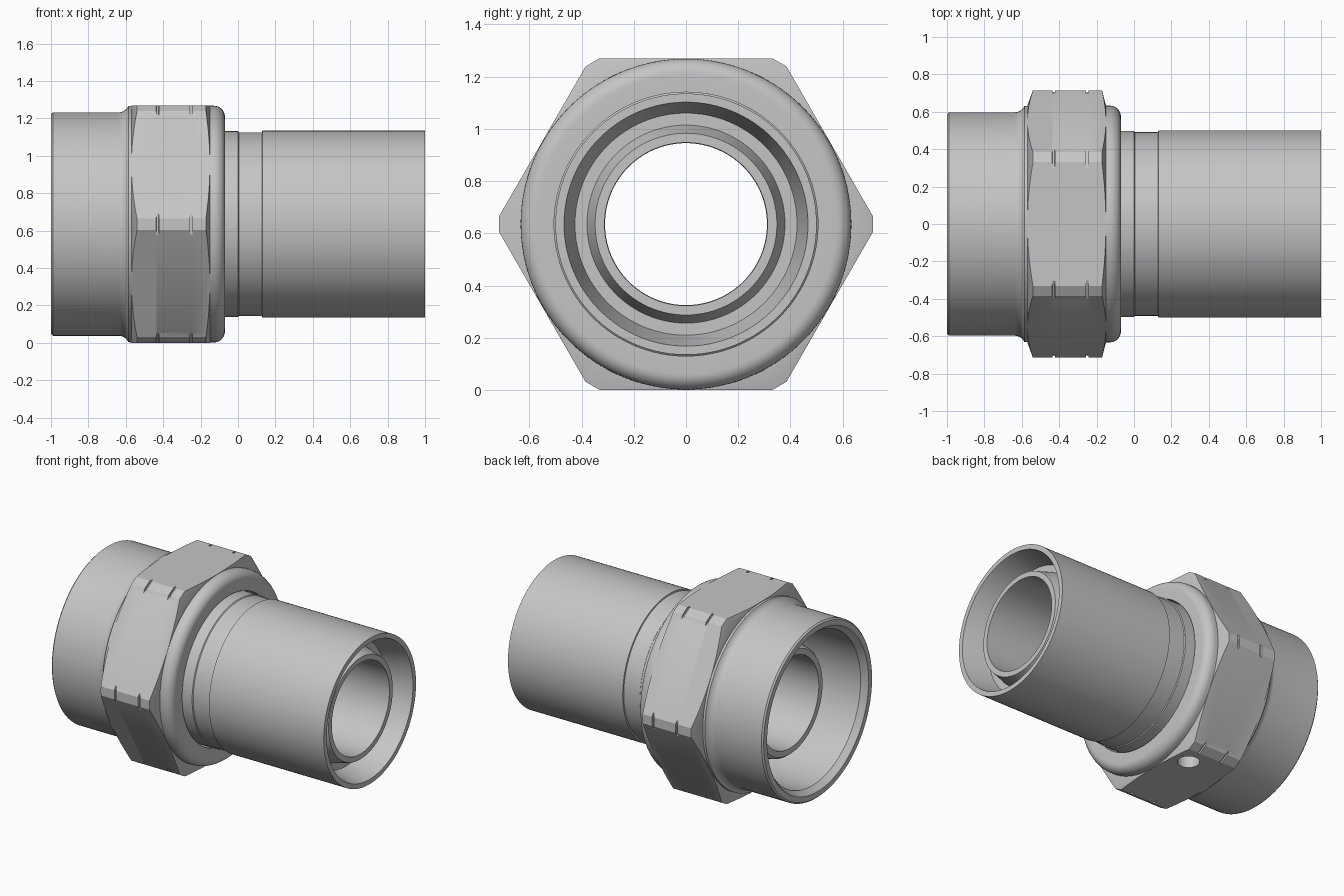
import bpy, bmesh, math
from mathutils import Matrix, Vector

if "Cube" in bpy.data.objects:
    bpy.data.objects.remove(bpy.data.objects["Cube"])

CZ = 0.635          # height of the fitting axis
SEG = 128

steel = bpy.data.materials.new("grey steel")
steel.diffuse_color = (0.56, 0.56, 0.56, 1)
steel.use_nodes = True
steel.node_tree.nodes["Principled BSDF"].inputs["Base Color"].default_value = steel.diffuse_color


def make_object(name, bm):
    bmesh.ops.recalc_face_normals(bm, faces=bm.faces)
    mesh = bpy.data.meshes.new(name)
    bm.to_mesh(mesh)
    bm.free()
    ob = bpy.data.objects.new(name, mesh)
    ob.data.materials.append(steel)
    bpy.context.collection.objects.link(ob)
    return ob


def revolve(name, profile):
    """Spin a closed (x, radius) profile around the fitting axis."""
    bm = bmesh.new()
    rings = []
    for i in range(SEG):
        a = 2 * math.pi * i / SEG
        rings.append([bm.verts.new((x, r * math.sin(a), CZ + r * math.cos(a))) for x, r in profile])
    n = len(profile)
    for i in range(SEG):
        a, b = rings[i], rings[(i + 1) % SEG]
        for j in range(n):
            k = (j + 1) % n
            bm.faces.new((a[j], a[k], b[k], b[j]))
    return make_object(name, bm)


def arc(cx, cr, rx, rr, a0, a1, steps=8):
    pts = []
    for i in range(steps + 1):
        a = math.radians(a0 + (a1 - a0) * i / steps)
        pts.append((cx + rx * math.cos(a), cr + rr * math.sin(a)))
    return pts


def boolean(target, cutter, operation):
    mod = target.modifiers.new("cut", "BOOLEAN")
    mod.object, mod.operation, mod.solver = cutter, operation, "EXACT"
    bpy.context.view_layer.objects.active = target
    bpy.ops.object.modifier_apply(modifier=mod.name)
    bpy.data.objects.remove(cutter)


# hexagon prism with flattened corners
bm = bmesh.new()
section = []
half = (0.733 - 0.715) * math.tan(math.radians(60))
for i in range(6):
    a = math.radians(60 * i)
    for t in (-half, half):
        section.append((0.715 * math.cos(a) - t * math.sin(a),
                        0.715 * math.sin(a) + t * math.cos(a)))
face = bm.faces.new([bm.verts.new((-0.7, y, CZ + z)) for y, z in section])
ext = bmesh.ops.extrude_face_region(bm, geom=[face])
bmesh.ops.translate(bm, vec=(0.7, 0, 0),
                    verts=[v for v in ext["geom"] if isinstance(v, bmesh.types.BMVert)])
prism = make_object("hex_prism", bm)

# turned blank: end chamfers and two corner grooves, intersected with the prism
blank = [(-0.57, 0.58), (-0.57, 0.634), (-0.535, 0.73)]
for gx in (-0.43, -0.25):
    blank += [(gx - 0.009, 0.73), (gx - 0.006, 0.703), (gx + 0.006, 0.703), (gx + 0.009, 0.73)]
blank += [(-0.175, 0.73), (-0.15, 0.634), (-0.15, 0.58)]
hex_nut = revolve("nut_hexagon", blank)
boolean(hex_nut, prism, "INTERSECT")

# nut sleeve: socket end, flare into the hexagon, rounded shoulder
sleeve = [(-1, 0.587), (-0.99, 0.597), (-0.64, 0.597)]
sleeve += arc(-0.64, 0.657, 0.06, 0.06, -80, -25, 6)
sleeve += [(-0.56, 0.632)]
sleeve += arc(-0.13, 0.575, 0.06, 0.058, 90, 0)
sleeve += [(-0.07, 0.505), (-0.3, 0.505), (-0.3, 0.52), (-0.96, 0.52), (-1, 0.55)]
nut = revolve("nut_sleeve", sleeve)
boolean(nut, hex_nut, "UNION")

# blind drilled hole in the bottom flat
bm = bmesh.new()
bmesh.ops.create_cone(bm, cap_ends=True, segments=32, radius1=0.07, radius2=0.07, depth=0.2,
                      matrix=Matrix.Translation(Vector((-0.27, 0.205, 0.01))))
boolean(nut, make_object("drill", bm), "DIFFERENCE")
nut.name = "swivel_nut"

# tube stub with sealing nose on the left and tapered recess on the right
tube = revolve("tube_stub", [
    (-0.79, 0.31), (-0.79, 0.35), (-0.77, 0.365), (-0.5, 0.42), (-0.44, 0.515), (-0.32, 0.515),
    (-0.3, 0.497), (0.0, 0.497), (0.005, 0.491), (0.128, 0.491), (0.13, 0.5), (1, 0.5),
    (1, 0.467), (0.82, 0.425), (0.82, 0.379), (0.93, 0.348), (0.93, 0.312)])

for ob in (nut, tube):
    bpy.ops.object.select_all(action="DESELECT")
    ob.select_set(True)
    bpy.context.view_layer.objects.active = ob
    bpy.ops.object.shade_smooth_by_angle(angle=math.radians(25))
